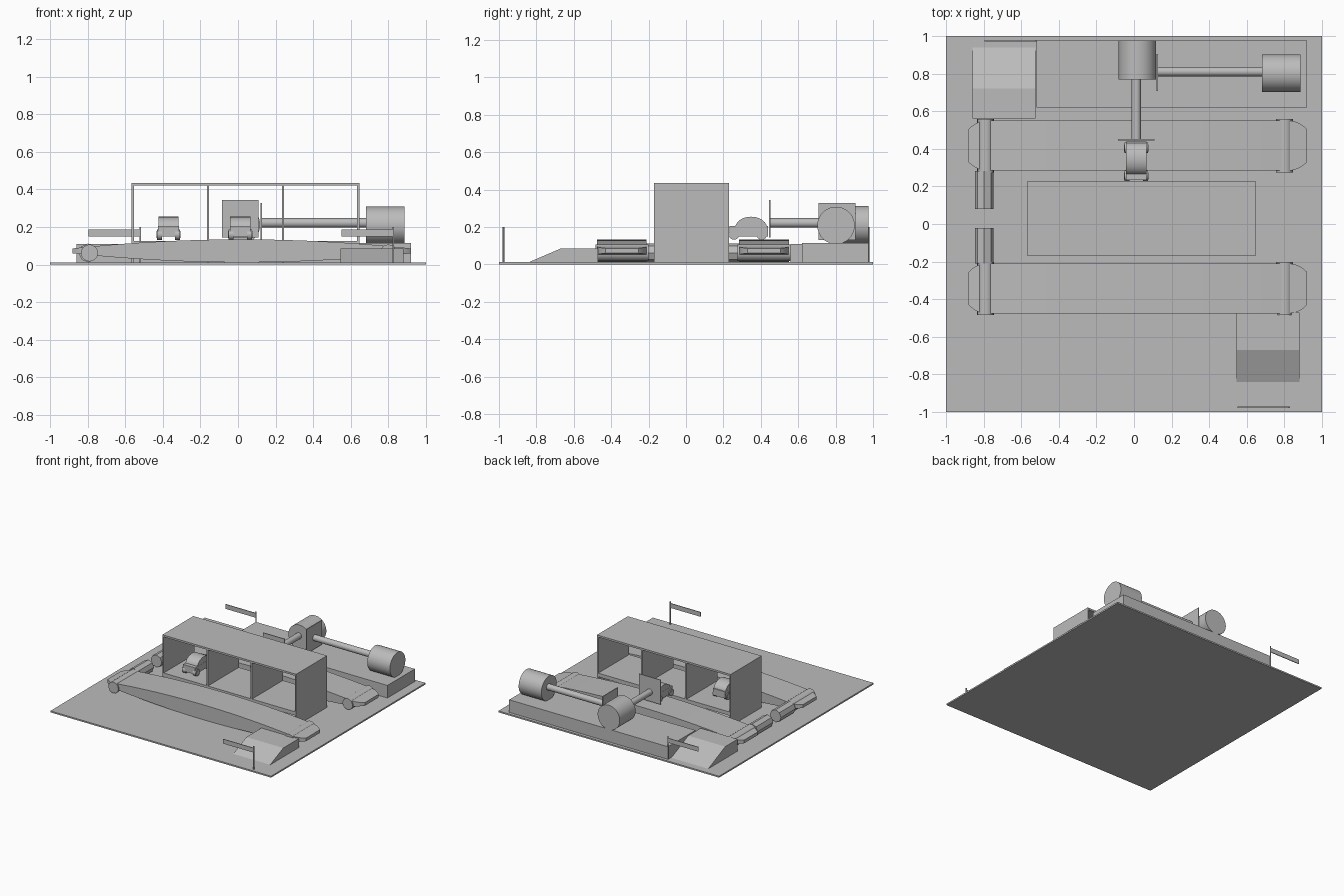
import bpy, bmesh, math
from mathutils import Vector

if "Cube" in bpy.data.objects:
    bpy.data.objects.remove(bpy.data.objects["Cube"])

GREY = (0.5, 0.5, 0.5, 1)
mat = bpy.data.materials.new("plain_grey")
mat.use_nodes = True
mat.diffuse_color = GREY
mat.node_tree.nodes["Principled BSDF"].inputs["Base Color"].default_value = GREY


def finish(name, bm, smooth=False):
    bmesh.ops.recalc_face_normals(bm, faces=bm.faces)
    mesh = bpy.data.meshes.new(name)
    bm.to_mesh(mesh)
    bm.free()
    mesh.materials.append(mat)
    ob = bpy.data.objects.new(name, mesh)
    bpy.context.collection.objects.link(ob)
    if smooth:
        bpy.ops.object.select_all(action='DESELECT')
        ob.select_set(True)
        bpy.context.view_layer.objects.active = ob
        bpy.ops.object.shade_smooth_by_angle(angle=math.radians(35))
    return ob


def box(name, x, y, z):
    bm = bmesh.new()
    bmesh.ops.create_cube(bm, size=1)
    for v in bm.verts:
        v.co = [(r[0] + r[1]) / 2 + c * (r[1] - r[0]) for r, c in zip((x, y, z), v.co)]
    return finish(name, bm)


def rod(name, start, end, radius, sides=32):
    start, end = Vector(start), Vector(end)
    bm = bmesh.new()
    bmesh.ops.create_cone(bm, cap_ends=True, segments=sides, radius1=radius,
                          radius2=radius, depth=(end - start).length)
    turn = (end - start).to_track_quat('Z', 'Y')
    for v in bm.verts:
        v.co = turn @ v.co + (start + end) / 2
    return finish(name, bm, sides > 8)


def prism(name, points, offset, smooth=False):
    bm = bmesh.new()
    face = bm.faces.new([bm.verts.new(p) for p in points])
    new = bmesh.ops.extrude_face_region(bm, geom=[face])["geom"]
    bmesh.ops.translate(bm, vec=offset,
                        verts=[g for g in new if isinstance(g, bmesh.types.BMVert)])
    return finish(name, bm, smooth)


# Ground slab and raised machine platform
FLOOR = 0.012
box("ground_slab", (-1, 1), (-1, 1), (0, FLOOR))
box("machine_platform", (-0.52, 0.92), (0.62, 0.975), (FLOOR, 0.115))

# Three-bay shelter, open at front and back
BAY = (-0.17, 0.23)
for i in range(4):
    x = -0.56 + i * 0.4
    box(f"shelter_wall_{i}", (x - 0.006, x + 0.006), BAY, (FLOOR, 0.43))
box("shelter_roof", (-0.566, 0.646), BAY, (0.42, 0.435))
box("shelter_floor", (-0.566, 0.646), BAY, (0.095, 0.125))


# Conveyors: bulged belts with rounded ends, end rollers and drive motors
def belt(name, y):
    bm = bmesh.new()
    rings = []
    for i in range(33):
        t = -math.cos(math.pi * i / 32)
        x = 0.02 + 0.9 * t
        half_h = 0.013 + 0.048 * (1 - t * t)
        half_w = 0.133 - 0.045 * max(0, (abs(t) - 0.9) / 0.1) ** 2
        ring = [bm.verts.new((x, y + sy * half_w, 0.073 + sz * half_h))
                for sy, sz in ((-1, -1), (1, -1), (1, 1), (-1, 1))]
        if rings:
            old = rings[-1]
            for k in range(4):
                n = (k + 1) % 4
                bm.faces.new((old[k], old[n], ring[n], ring[k]))
        rings.append(ring)
    bm.faces.new(rings[0])
    bm.faces.new(rings[-1])
    finish(name, bm, True)


for side, y, motor in (("front", -0.343, (-0.21, -0.02)), ("back", 0.417, (0.08, 0.283))):
    belt(side + "_belt", y)
    for end, x in (("right", -0.79), ("left", 0.8)):
        rod(f"{side}_{end}_roller", (x, y - 0.142, 0.062), (x, y + 0.142, 0.062), 0.045, 16)
    rod(side + "_motor", (-0.797, motor[0], 0.062), (-0.797, motor[1], 0.062), 0.05, 8)


# Access ramps with a flat top
def ramp(name, x0, x1, low, crest, end, top):
    prism(name, [(x0, low, FLOOR), (x0, crest, top), (x0, end, top), (x0, end, FLOOR)],
          (x1 - x0, 0, 0))


ramp("front_ramp", 0.545, 0.88, -0.84, -0.67, -0.47, 0.085)
ramp("back_ramp", -0.86, -0.525, 0.94, 0.72, 0.56, 0.11)


# Barriers: pole with an arm of slanted segments
def barrier(name, pole_x, y):
    rod(name + "_pole", (pole_x, y, 0), (pole_x, y, 0.2), 0.005, 12)
    step, lean = 0.046, 0.018
    for i in range(6):
        x1 = pole_x - i * step
        x0 = x1 - step
        right, left = x1 - (lean if i else 0), x0 - (lean if i < 5 else 0)
        prism(f"{name}_segment_{i}", [(left, y - 0.003, 0.15), (right, y - 0.003, 0.15),
                                      (x1, y - 0.003, 0.187), (x0, y - 0.003, 0.187)],
              (0, 0.006, 0))


barrier("front_barrier", 0.826, -0.975)
barrier("back_barrier", -0.52, 0.975)

# Pusher rams: drum, rod and push plate
rod("back_ram_drum", (0.018, 0.77, 0.212), (0.018, 0.975, 0.212), 0.1, 48)
rod("back_ram_rod", (0.012, 0.45, 0.222), (0.012, 0.78, 0.222), 0.025)
box("back_ram_plate", (-0.085, 0.11), (0.445, 0.452), (0.145, 0.345))
rod("side_ram_drum", (0.68, 0.802, 0.208), (0.885, 0.802, 0.208), 0.1, 48)
rod("side_ram_rod", (0.125, 0.81, 0.222), (0.69, 0.81, 0.222), 0.025)
box("side_ram_plate", (0.12, 0.127), (0.708, 0.905), (0.13, 0.328))


# Small cars: low body, domed cabin and four wheels
def car(name, x, y):
    box(name + "_body", (x - 0.055, x + 0.055), (y - 0.105, y + 0.1), (0.15, 0.205))
    dome = [(x - 0.054, y + 0.01 - 0.085 * math.cos(math.pi * i / 12),
             0.195 + 0.06 * math.sin(math.pi * i / 12)) for i in range(13)]
    prism(name + "_cabin", dome, (0.108, 0, 0), True)
    for label, dy in (("front", -0.082), ("back", 0.067)):
        for side, s in (("right", -1), ("left", 1)):
            rod(f"{name}_{label}_{side}_wheel", (x + s * 0.035, y + dy, 0.16),
                (x + s * 0.062, y + dy, 0.16), 0.028, 24)
            rod(f"{name}_{label}_{side}_hub", (x + s * 0.06, y + dy, 0.16),
                (x + s * 0.064, y + dy, 0.16), 0.019, 24)


car("shelter_car", -0.37, 0.0)
car("belt_car", 0.012, 0.338)
